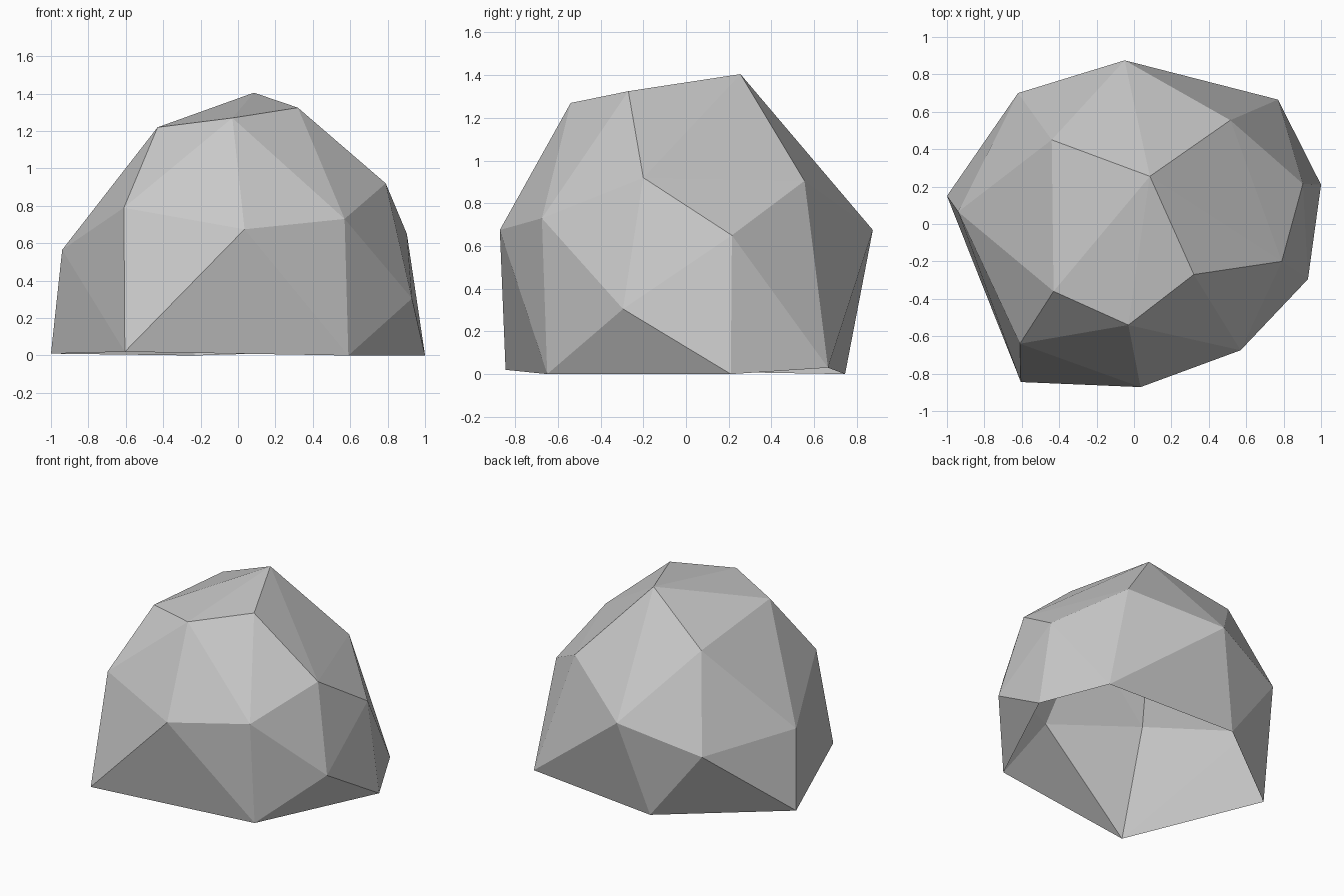
import bpy
import bmesh

default = bpy.data.objects.get("Cube")
if default:
    bpy.data.objects.remove(default, do_unlink=True)

stone = bpy.data.materials.new("stone grey")
stone.use_nodes = True
GREY = (0.58, 0.58, 0.58, 1)
stone.diffuse_color = GREY
stone.node_tree.nodes["Principled BSDF"].inputs["Base Color"].default_value = GREY

# Corners of the boulder, in rings from the ground to the crown
base_ring = [(-.605, -.845, .02), (.59, -.65, 0), (1, .21, 0),
             (.77, .665, .03), (-.23, .745, 0), (-1, .15, .01)]
middle_ring = [(.035, -.872, .675), (.57, -.675, .73), (.93, -.295, .305),
               (.903, .215, .65), (.515, .555, .905), (-.05, .875, .675),
               (-.62, .7, .51), (-.94, .065, .565), (-.61, -.64, .79)]
crown = [(.79, -.2, .92), (.32, -.27, 1.325), (.085, .255, 1.405),
         (-.44, .45, 1.15), (-.43, -.36, 1.22), (-.03, -.54, 1.27)]

bm = bmesh.new()
rim = [bm.verts.new(p) for p in base_ring]
for p in middle_ring + crown:
    bm.verts.new(p)

# Faceted outer shell
bmesh.ops.convex_hull(bm, input=bm.verts[:])
bmesh.ops.recalc_face_normals(bm, faces=bm.faces[:])

# The shell is open underneath
base_faces = [f for f in bm.faces if all(v in rim for v in f.verts)]
bmesh.ops.delete(bm, geom=base_faces, context='FACES')

mesh = bpy.data.meshes.new("boulder")
bm.to_mesh(mesh)
bm.free()
mesh.materials.append(stone)
boulder = bpy.data.objects.new("boulder", mesh)
bpy.context.collection.objects.link(boulder)
